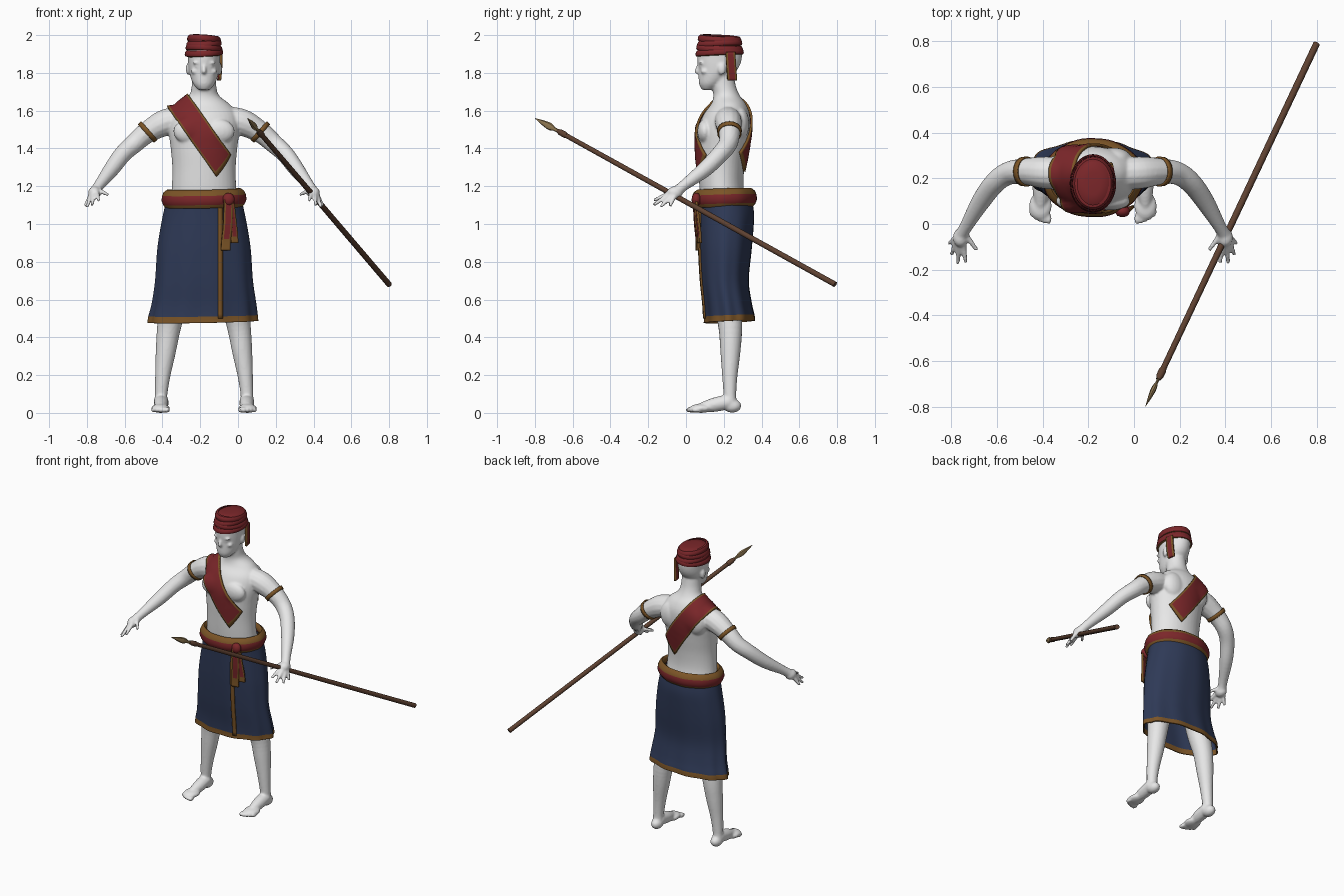
import bpy, bmesh
from math import sin, cos, pi, radians
from mathutils import Vector, Matrix
from mathutils.bvhtree import BVHTree

if "Cube" in bpy.data.objects:
    bpy.data.objects.remove(bpy.data.objects["Cube"])

MID = -0.18  # x of the figure's own centre line


def material(name, *rgb):
    m = bpy.data.materials.new(name)
    m.use_nodes = True
    m.diffuse_color = (*rgb, 1)
    m.node_tree.nodes["Principled BSDF"].inputs["Base Color"].default_value = (*rgb, 1)
    return m


SKIN = material("pale_skin", 0.8, 0.8, 0.8)
RED = material("dark_red_cloth", 0.2, 0.02, 0.023)
BLUE = material("navy_cloth", 0.028, 0.042, 0.095)
TRIM = material("brown_trim", 0.2, 0.09, 0.02)
WOOD = material("shaft_wood", 0.11, 0.052, 0.03)
METAL = material("dull_bronze", 0.28, 0.19, 0.085)


def spline(keys, steps=5):
    """Smooth interpolation through rows of numbers."""
    k = [keys[0], *keys, keys[-1]]
    out = []
    for i in range(1, len(k) - 2):
        for s in range(steps):
            t = s / steps
            out.append([0.5 * (2 * b + (c - a) * t + (2 * a - 5 * b + 4 * c - d) * t * t
                               + (3 * b - a - 3 * c + d) * t ** 3)
                        for a, b, c, d in zip(*k[i - 1:i + 3])])
    return out + [list(keys[-1])]


def skin_rows(bm, rows, closed=True, caps=True, mat=lambda i, j: 0):
    """Bridge rows of points into a surface."""
    v = [[bm.verts.new(p) for p in row] for row in rows]
    n = len(rows[0])
    for i in range(len(v) - 1):
        for j in range(n if closed else n - 1):
            k = (j + 1) % n
            f = bm.faces.new((v[i][j], v[i][k], v[i + 1][k], v[i + 1][j]))
            f.material_index = mat(i, j)
    if closed and caps:
        bm.faces.new(v[0])
        bm.faces.new(v[-1])


def ring(z, cy, rx, ry, cx=0, tilt=0, fold=0, n=40):
    pts = []
    for j in range(n):
        a = 2 * pi * j / n
        r = 1 + fold * cos(10 * a + 0.6)
        pts.append((cx + rx * r * cos(a), cy + ry * r * sin(a), z + tilt * sin(a + 0.7)))
    return pts


def tube(bm, path, n=14, flat=1, caps=True):
    """Round or flattened limb along rows of x, y, z, radius."""
    pts = [Vector(p[:3]) for p in path]
    rows = []
    for i, p in enumerate(pts):
        d = pts[min(i + 1, len(pts) - 1)] - pts[max(i - 1, 0)]
        q = d.to_track_quat("Z", "Y")
        r = path[i][3]
        rows.append([p + q @ Vector((r * flat * cos(2 * pi * j / n), r * sin(2 * pi * j / n), 0))
                     for j in range(n)])
    skin_rows(bm, rows, caps=caps)


def blob(bm, centre, size):
    bmesh.ops.create_uvsphere(bm, u_segments=20, v_segments=12, radius=1,
                              matrix=Matrix.Translation(centre) @ Matrix.Diagonal((*size, 1)))


def finish(bm, name, mats, solid=0, angle=40):
    bmesh.ops.recalc_face_normals(bm, faces=bm.faces[:])
    mesh = bpy.data.meshes.new(name)
    bm.to_mesh(mesh)
    bm.free()
    ob = bpy.data.objects.new(name, mesh)
    bpy.context.collection.objects.link(ob)
    for m in mats:
        mesh.materials.append(m)
    bpy.ops.object.select_all(action="DESELECT")
    ob.select_set(True)
    bpy.context.view_layer.objects.active = ob
    bpy.ops.object.shade_smooth_by_angle(angle=radians(angle))
    if solid:
        s = ob.modifiers.new("thickness", "SOLIDIFY")
        s.thickness, s.offset = solid, 0
    return ob


# Body: torso and neck, then head
body = bmesh.new()
torso = [(1.0, .21, .18, .12), (1.1, .2, .178, .12), (1.2, .188, .17, .117), (1.3, .187, .168, .122),
         (1.4, .192, .176, .132), (1.5, .2, .188, .138), (1.58, .215, .18, .122), (1.635, .225, .135, .092),
         (1.68, .215, .08, .07), (1.73, .2, .065, .064), (1.8, .19, .062, .062)]
skin_rows(body, [ring(*r) for r in spline(torso)])
head = [(1.71, .115, .03, .03), (1.74, .13, .056, .06), (1.78, .152, .072, .085), (1.82, .17, .081, .104),
        (1.87, .177, .085, .117), (1.93, .18, .085, .115), (1.97, .18, .06, .08)]
skin_rows(body, [ring(*r) for r in spline(head)])
blob(body, (0, .064, 1.808), (.014, .02, .014))
tube(body, [(0, .072, 1.85, .009), (0, .058, 1.815, .011)])
for z in (1.762, 1.772):
    blob(body, (0, .08, z), (.025, .014, .006))
for s in (-1, 1):
    # Face and chest halves
    blob(body, (s * .033, .08, 1.853), (.03, .014, .008))
    blob(body, (s * .032, .083, 1.834), (.016, .012, .008))
    blob(body, (s * .047, .1, 1.808), (.022, .022, .016))
    blob(body, (s * .084, .19, 1.82), (.012, .021, .031))
    blob(body, (s * .078, .1, 1.49), (.085, .04, .065))
    blob(body, (s * .09, .285, 1.53), (.08, .05, .09))
    # Arm, palm, fingers and thumb
    arm = [(.12, .22, 1.555, .07), (.21, .225, 1.535, .071), (.3, .23, 1.485, .058), (.37, .222, 1.425, .051),
           (.43, .18, 1.37, .047), (.49, .1, 1.29, .042), (.555, -.01, 1.205, .029), (.575, -.045, 1.175, .03)]
    tube(body, spline([(s * x, y, z, r) for x, y, z, r in arm]))
    blob(body, (s * .58, -.06, 1.165), (.034, .042, .034))
    for tip, base in (((.63, -.085, 1.095), (.6, -.06, 1.15)), ((.62, -.135, 1.09), (.597, -.075, 1.15)),
                      ((.592, -.172, 1.1), (.585, -.085, 1.16)), ((.557, -.17, 1.125), (.568, -.085, 1.165)),
                      ((.508, -.115, 1.155), (.56, -.045, 1.18))):
        tube(body, [(s * base[0], *base[1:], .014), (s * tip[0], *tip[1:], .009)], 10)
    # Leg, foot and toes
    leg = [(.12, .21, .9, .1), (.16, .22, .6, .076), (.186, .235, .45, .063), (.203, .235, .32, .053),
           (.218, .232, .2, .041), (.227, .232, .1, .034), (.228, .235, .04, .036)]
    tube(body, spline([(s * x, y, z, r) for x, y, z, r in leg]), 20)
    blob(body, (s * .227, .245, .037), (.036, .048, .036))
    tube(body, spline([(s * .227, .23, .06, .04), (s * .227, .15, .043, .038), (s * .23, .08, .028, .026)]), 14)
    blob(body, (s * .23, .08, .024), (.05, .062, .024))
    for k in range(5):
        blob(body, (s * (.193 + .019 * k), .024 + .004 * k * k / 2, .016), (.012 - .0006 * k, .026, .015))
bmesh.ops.translate(body, verts=body.verts[:], vec=(MID, 0, 0))
bmesh.ops.recalc_face_normals(body, faces=body.faces[:])
body_tree = BVHTree.FromBMesh(body)
ob = finish(body, "body", [SKIN], angle=180)
rm = ob.modifiers.new("blend", "REMESH")
rm.mode, rm.voxel_size, rm.use_smooth_shade = "VOXEL", 0.007, True
sm = ob.modifiers.new("soften", "SMOOTH")
sm.factor, sm.iterations = 0.5, 4

# Sash: band over the right shoulder, laid on the torso
down, side = Vector((.575, 0, -.818)), Vector((.818, 0, .575))
rows = []
for i in range(61):
    t = radians(33 + 294 * i / 60)
    out = down * cos(t) - Vector((0, sin(t), 0))
    row = []
    for v in (-.064, -.054, -.03, 0, .03, .054, .064):
        c = Vector((-.176, .2, 1.45)) + side * v
        hit = body_tree.ray_cast(c + out * .6, -out)[0]
        row.append((hit or c + out * .15) + out * .009)
    rows.append(row)
bm = bmesh.new()
skin_rows(bm, rows, closed=False, mat=lambda i, j: 1 if j in (0, 5) or i in (0, 59) else 0)
finish(bm, "sash", [RED, TRIM], .012)

# Skirt with folds and hem, and its front edging
skirt = [(1.13, .205, .195, .14, MID, 0, 0), (1.05, .212, .212, .145, MID, 0, .004),
         (.95, .21, .23, .142, MID, 0, .008), (.85, .207, .243, .136, MID, 0, .01),
         (.7, .205, .252, .124, MID, 0, .015), (.58, .22, .268, .125, MID, 0, .022),
         (.514, .229, .28, .13, MID - .005, .006, .025), (.482, .23, .284, .132, MID - .006, .008, .025)]
bm = bmesh.new()
rows = [ring(*r, n=80) for r in spline(skirt, 4)]
skin_rows(bm, rows, caps=False, mat=lambda i, j: 1 if i >= len(rows) - 5 else 0)
skirt_tree = BVHTree.FromBMesh(bm)
finish(bm, "skirt", [BLUE, TRIM], .008)
rows = []
for i in range(25):
    z = 1.1 - .6 * i / 24
    row = []
    for dx in (-.012, 0, .012):
        hit = skirt_tree.ray_cast(Vector((-.093 + dx, -1, z)), Vector((0, 1, 0)))[0]
        row.append((-.093 + dx, (hit.y if hit else .08) - .008, z))
    rows.append(row)
bm = bmesh.new()
skin_rows(bm, rows, closed=False)
finish(bm, "skirt_front_edging", [TRIM], .009)

# Belt roll with trimmed edges
belt = [(1.16, -.035), (1.182, -.012), (1.17, .003), (1.152, .011), (1.128, .014),
        (1.106, .006), (1.09, -.006), (1.092, -.035)]
bm = bmesh.new()
skin_rows(bm, [ring(z, .203, .207 + g, .157 + g, MID, .006, .006, 60) for z, g in belt],
          caps=False, mat=lambda i, j: 0 if i in (3, 4) else 1)
finish(bm, "belt", [RED, TRIM], .006)
bm = bmesh.new()
blob(bm, (-.05, .055, 1.13), (.032, .025, .035))
finish(bm, "belt_knot", [RED])


def hanging_strip(name, path, width, trim_from):
    """Cloth tail; width is the direction it spreads in."""
    bm = bmesh.new()
    w = Vector(width)
    rows = [[Vector(p) + w * k for k in (-1, -.6, .6, 1)] for p in spline(path, 4)]
    skin_rows(bm, rows, closed=False, mat=lambda i, j: 1 if j != 1 or i >= trim_from else 0)
    finish(bm, name, [RED, TRIM], .012)


hanging_strip("belt_tail_long", [(-.05, .045, 1.13), (-.054, .052, 1.0), (-.062, .06, .92), (-.066, .06, .86)],
              (.024, .004, 0), 8)
hanging_strip("belt_tail_short", [(-.04, .05, 1.13), (-.028, .062, 1.02), (-.02, .07, .95), (-.018, .072, .9)],
              (.018, .006, 0), 9)
hanging_strip("headwrap_tail", [(-.093, .235, 1.91), (-.094, .24, 1.83), (-.1, .245, 1.76)], (-.005, .025, 0), 99)

# Headwrap: stacked tilted wraps and a crown
bm = bmesh.new()
for k in range(4):
    z, g = 1.908 + .024 * k, -.004 * k
    wrap = [(-.019, -.014), (-.015, -.002), (-.008, .002), (.006, 0), (.016, -.008), (.018, -.02)]
    skin_rows(bm, [ring(z + dz, .178, .1 + g + dr, .126 + g + dr, MID, .007 * (-1) ** k) for dz, dr in wrap],
              caps=False, mat=lambda i, j: 1 if i == 0 else 0)
crown = [(1.93, .084, .11), (1.98, .084, .11), (1.994, .07, .095), (2.0, .035, .05)]
skin_rows(bm, [ring(z, .178, rx, ry, MID) for z, rx, ry in crown])
finish(bm, "headwrap", [RED, TRIM])

# Armbands
for s, label in ((1, "left"), (-1, "right")):
    bm = bmesh.new()
    mid, axis = Vector((MID + s * .298, .23, 1.487)), Vector((s * .75, 0, -.66))
    tube(bm, [(*(mid + axis * k), r) for k, r in ((-.012, .062), (0, .061), (.012, .06))], 28, caps=False)
    finish(bm, label + "_armband", [TRIM], .008)

# Spear: shaft, binding and leaf-shaped head
butt, tip = Vector((.8, .79, .68)), Vector((.05, -.8, 1.56))


def spear_part(name, stations, mat, n, flat=1):
    bm = bmesh.new()
    tube(bm, [(*butt.lerp(tip, t), r) for t, r in stations], n, flat)
    finish(bm, name, [mat])


spear_part("spear_shaft", [(0, .015), (.45, .0145), (.91, .013)], WOOD, 16)
spear_part("spear_binding", [(.895, .014), (.9, .017), (.915, .016), (.925, .01)], WOOD, 16)
spear_part("spear_head", [(.915, .01), (.935, .01), (.945, .018), (.955, .02), (.975, .013), (1, .001)], METAL, 8, .6)
